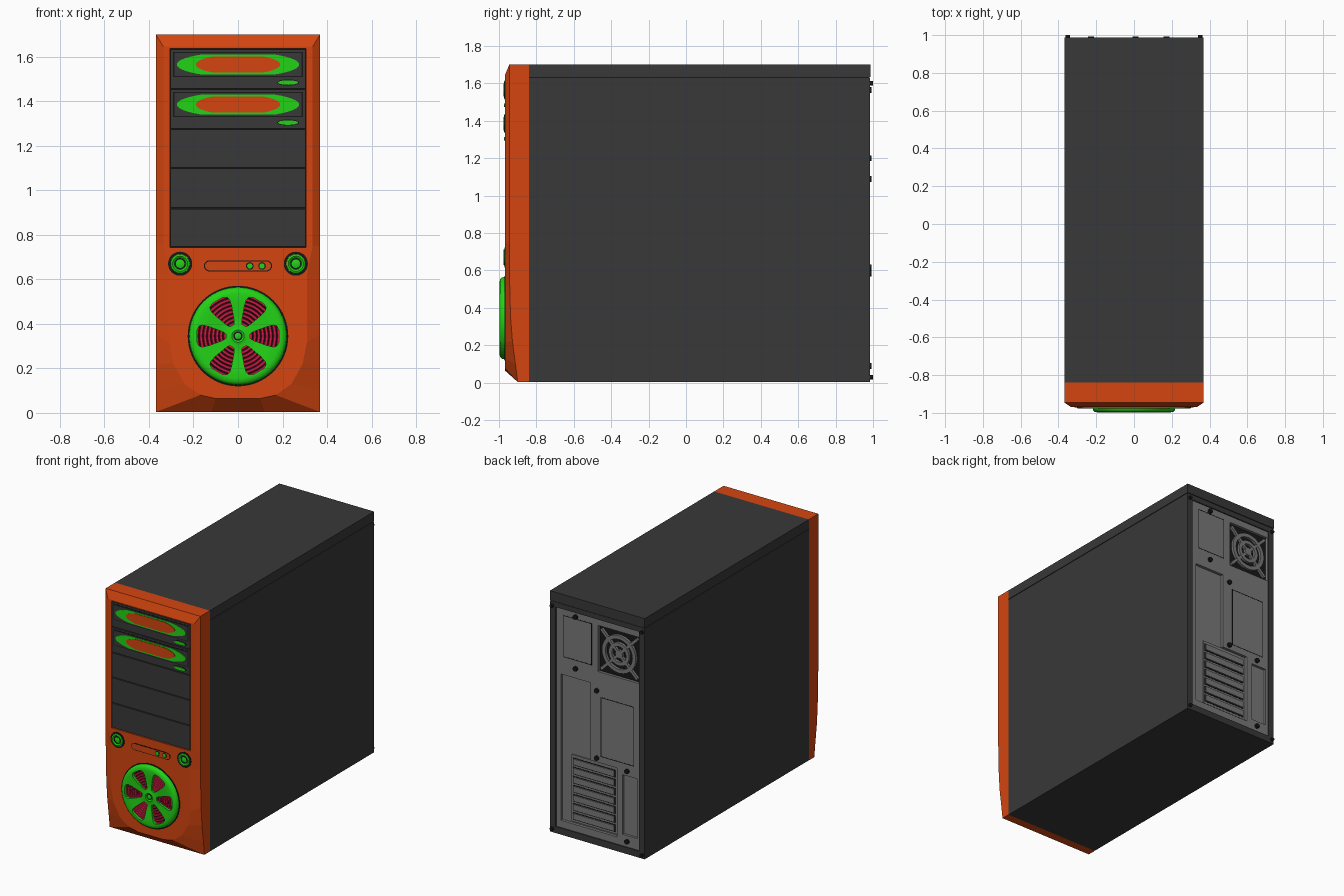
import bpy, bmesh, math

if "Cube" in bpy.data.objects:
    bpy.data.objects.remove(bpy.data.objects["Cube"])

def material(name, rgb):
    m = bpy.data.materials.new(name)
    m.diffuse_color = (*rgb, 1)
    m.use_nodes = True
    m.node_tree.nodes["Principled BSDF"].inputs["Base Color"].default_value = m.diffuse_color
    return m

CASE = material("charcoal", (0.04, 0.04, 0.04))
BLACK = material("black", (0.009, 0.009, 0.009))
ORANGE = material("orange", (0.66, 0.06, 0.005))
GREEN = material("green", (0.016, 0.65, 0.008))
RED = material("crimson", (0.65, 0.01, 0.06))
STEEL = material("steel grey", (0.19, 0.19, 0.19))

def finish(name, bm, mat, smooth=False):
    bmesh.ops.remove_doubles(bm, verts=bm.verts, dist=1e-6)
    bmesh.ops.recalc_face_normals(bm, faces=bm.faces)
    me = bpy.data.meshes.new(name)
    bm.to_mesh(me)
    bm.free()
    ob = bpy.data.objects.new(name, me)
    bpy.context.collection.objects.link(ob)
    if mat:
        me.materials.append(mat)
    if smooth:
        soften(ob)
    return ob

def soften(ob):
    for p in ob.data.polygons:
        p.use_smooth = True
    ob.data.set_sharp_from_angle(angle=math.radians(35))

def loft(name, loops, mat):
    """Closed solid through a list of equal-length point loops."""
    bm = bmesh.new()
    rows = [[bm.verts.new(p) for p in loop] for loop in loops]
    n = len(rows[0])
    for a, b in zip(rows, rows[1:]):
        for i in range(n):
            bm.faces.new((a[i], a[(i + 1) % n], b[(i + 1) % n], b[i]))
    bm.faces.new(rows[0])
    bm.faces.new(rows[-1])
    return finish(name, bm, mat)

def prism(name, pts, y0, y1, mat):
    return loft(name, [[(x, y, z) for x, z in pts] for y in (y0, y1)], mat)

def box(name, x0, x1, y0, y1, z0, z1, mat):
    return prism(name, [(x0, z0), (x1, z0), (x1, z1), (x0, z1)], y0, y1, mat)

def lathe(name, cx, cz, profile, mat, n=48):
    """Turn a closed (radius, y) profile about an axis along y."""
    bm = bmesh.new()
    cols = []
    for i in range(n):
        a = math.tau * i / n
        cols.append([bm.verts.new((cx + r * math.cos(a), y, cz + r * math.sin(a))) for r, y in profile])
    k = len(profile)
    for i in range(n):
        a, b = cols[i], cols[(i + 1) % n]
        for j in range(k):
            q = (j + 1) % k
            if profile[j][0] == 0 and profile[q][0] == 0:
                continue
            bm.faces.new((a[j], a[q], b[q], b[j]))
    bmesh.ops.remove_doubles(bm, verts=bm.verts, dist=1e-6)
    return finish(name, bm, mat, True)

def disc(name, cx, cz, r, y0, y1, mat, n=32):
    return lathe(name, cx, cz, [(0, y0), (r, y0), (r, y1), (0, y1)], mat, n)

def ring(name, cx, cz, r0, r1, y0, y1, mat, n=48):
    return lathe(name, cx, cz, [(r0, y0), (r1, y0), (r1, y1), (r0, y1)], mat, n)

def cut(ob, cutters):
    for c in cutters:
        c.hide_render = True
        m = ob.modifiers.new("cut", 'BOOLEAN')
        m.object, m.operation, m.solver = c, 'DIFFERENCE', 'EXACT'
        bpy.context.view_layer.objects.active = ob
        bpy.ops.object.modifier_apply(modifier=m.name)
        bpy.data.objects.remove(c)

def oval(cx, cz, a, b, clip=1.0, n=48):
    return [(cx + a * math.cos(math.tau * i / n),
             cz + max(-clip, min(clip, b * math.sin(math.tau * i / n)))) for i in range(n)]

def stadium(cx, cz, a, r):
    return [(cx + s * (a - r) + r * math.cos(t), cz + r * math.sin(t))
            for s, t0 in ((1, -math.pi / 2), (-1, math.pi / 2))
            for t in (t0 + math.pi * i / 10 for i in range(11))]

# Main case with a pocket at the back, and the top cover
case = box("case_body", -.368, .368, -.84, .985, 0.004, 1.63, CASE)
cut(case, [box("pocket", -.325, .325, .94, 1.1, .05, 1.595, None)])
box("seam", -.364, .364, -.84, .982, 1.625, 1.64, BLACK)
box("top_cover", -.369, .369, -.84, .987, 1.634, 1.70, CASE)

# Front bezel: flat face with a U-shaped lower end, sloping to a rectangle
half = [(.335, 1.645, .369, 1.70, -.945), (.335, .75, .369, .75, -.945),
        (.31, .62, .369, .62, -.945), (.31, .32, .369, .35, -.938),
        (.29, .22, .369, .22, -.928), (.24, .13, .369, .10, -.912),
        (.17, .08, .369, .004, -.90), (.10, .065, .12, .004, -.90)]
full = half + [(-a, b, -c, d, e) for a, b, c, d, e in reversed(half)]
bezel = loft("front_bezel", [[(p[2], -.84, p[3]) for p in full],
                             [(p[2], p[4], p[3]) for p in full],
                             [(p[0], -.968, p[1]) for p in full]], ORANGE)
cut(bezel, [box("bay_cut", -.306, .306, -1.1, -.94, .743, 1.637, None)])

# Drive bays
box("bay_backing", -.306, .306, -.952, -.94, .743, 1.637, BLACK)
edges = [1.635, 1.455, 1.275, 1.10, .92, .745]
for i in range(5):
    top, low = edges[i], edges[i + 1]
    box(f"bay_panel_{i + 1}", -.303, .303, -.967, -.95, low + .003, top - .003, CASE)
    if i < 2:
        zc = top - .07
        # Optical drive: tray lid, eye-shaped badge plate and eject button
        box("tray_gap", -.291, .291, -.968, -.96, zc - .056, zc + .056, BLACK)
        box("tray_lid", -.286, .286, -.970, -.96, zc - .051, zc + .051, CASE)
        prism("tray_oval", oval(0, zc, .275, .056, .045), -.973, -.965, GREEN)
        prism("tray_oval_centre", oval(0, zc, .19, .045, .036), -.976, -.965, ORANGE)
        prism("eject_rim", oval(.225, zc - .081, .05, .014), -.969, -.96, BLACK)
        prism("eject_button", oval(.225, zc - .081, .045, .010), -.973, -.96, GREEN)

# Round buttons
for side, name in ((-1, "left"), (1, "right")):
    x = side * .26
    ring(name + "_button_rim", x, .67, .044, .054, -.971, -.96, BLACK)
    lathe(name + "_button", x, .67,
          [(0, -.974), (.014, -.974), (.02, -.971), (.026, -.971), (.034, -.977),
           (.042, -.974), (.045, -.96), (0, -.96)], GREEN)
    ring(name + "_button_groove", x, .67, .019, .025, -.9725, -.965, BLACK)

# Indicator strip
prism("indicator_rim", stadium(0, .66, .153, .025), -.9695, -.96, BLACK)
prism("indicator_strip", stadium(0, .66, .148, .020), -.971, -.96, ORANGE)
for x in (.053, .108):
    disc("indicator_rim", x, .66, .017, -.972, -.96, BLACK, 20)
    disc("indicator_light", x, .66, .012, -.974, -.96, GREEN, 20)

# Front fan: dark disc, red ribs, green six-spoke wheel
FZ = .345
disc("fan_backing", 0, FZ, .226, -.971, -.95, BLACK, 64)
for i in range(8):
    r = .058 + .018 * i
    lathe(f"fan_rib_{i + 1}", 0, FZ, [(r - .0075, -.97), (r - .005, -.979), (r + .005, -.979),
                                      (r + .0075, -.97)], RED)
wheel = lathe("fan_wheel", 0, FZ,
              [(0, -.990), (.012, -.990), (.018, -.986), (.028, -.991), (.04, -.986), (.09, -.990),
               (.15, -.995), (.19, -.998), (.208, -.994), (.217, -.985), (.22, -.970), (0, -.970)],
              GREEN, 64)
side = [(.055, .010), (.07, .020), (.13, .042), (.16, .049), (.175, .044), (.184, .026)]
petal = side + [(u, -v) for u, v in reversed(side)]
petals = []
for i in range(6):
    c, s = math.cos(i * math.pi / 3), math.sin(i * math.pi / 3)
    petals.append(prism("petal", [(u * c - v * s, FZ + u * s + v * c) for u, v in petal],
                        -1.1, -.96, None))
cut(wheel, petals)
soften(wheel)
ring("fan_hub_groove", 0, FZ, .014, .021, -.9885, -.98, BLACK, 32)

# Rear steel panel with sunken areas
rear = box("rear_panel", -.325, .325, .94, .977, .05, 1.595, STEEL)
cut(rear, [box("c1", .06, .29, .957, 1.1, .56, 1.13, None),
           box("c2", -.145, .29, .957, 1.1, .10, .585, None),
           box("c3", -.305, -.19, .960, 1.1, .13, .55, None),
           box("c4", -.32, 0, .955, 1.1, 1.225, 1.55, None)])

# Expansion slot covers on a raised block
box("slot_block", -.14, .215, .95, .965, .11, .58, STEEL)
for i in range(7):
    z = .13 + i * .064
    box("slot_gap", -.125, .205, .96, .9665, z - .006, z + .047, BLACK)
    box(f"slot_cover_{i + 1}", -.12, .20, .96, .974, z, z + .042, STEEL)

# Rear exhaust grille
GX, GZ = -.16, 1.388
box("grille_backing", -.32, 0, .95, .958, 1.225, 1.55, BLACK)
for r0, r1 in ((.105, .132), (.055, .08), (0.0001, .028)):
    ring("grille_ring", GX, GZ, r0, r1, .957, .976, STEEL)
for i in range(4):
    a = math.pi / 4 + i * math.pi / 2
    c, s = math.cos(a), math.sin(a)
    prism("grille_spoke", [(GX + u * c - v * s, GZ + u * s + v * c) for u, v in
                           ((.02, -.01), (.2, -.01), (.2, .01), (.02, .01))], .957, .975, STEEL)

# Pressed outlines on the rear panel
def outline(name, x0, x1, z0, z1, t=.005):
    ob = box(name, x0, x1, .97, .978, z0, z1, BLACK)
    cut(ob, [box("inner", x0 + t, x1 - t, .9, 1.1, z0 + t, z1 - t, None)])

outline("power_outline", .05, .27, 1.255, 1.55)
outline("cover_outline", -.28, -.02, .63, 1.05)

# Screws
for x, z in ((.173, 1.565), (.173, 1.2), (.008, 1.09), (.008, .615), (-.228, .585), (-.228, .09)):
    disc("rear_screw", x, z, .016, .96, .992, BLACK, 16)
for x in (-.35, .35):
    for z in (.03, 1.6):
        disc("frame_screw", x, z, .012, .97, 1.0, BLACK, 16)
